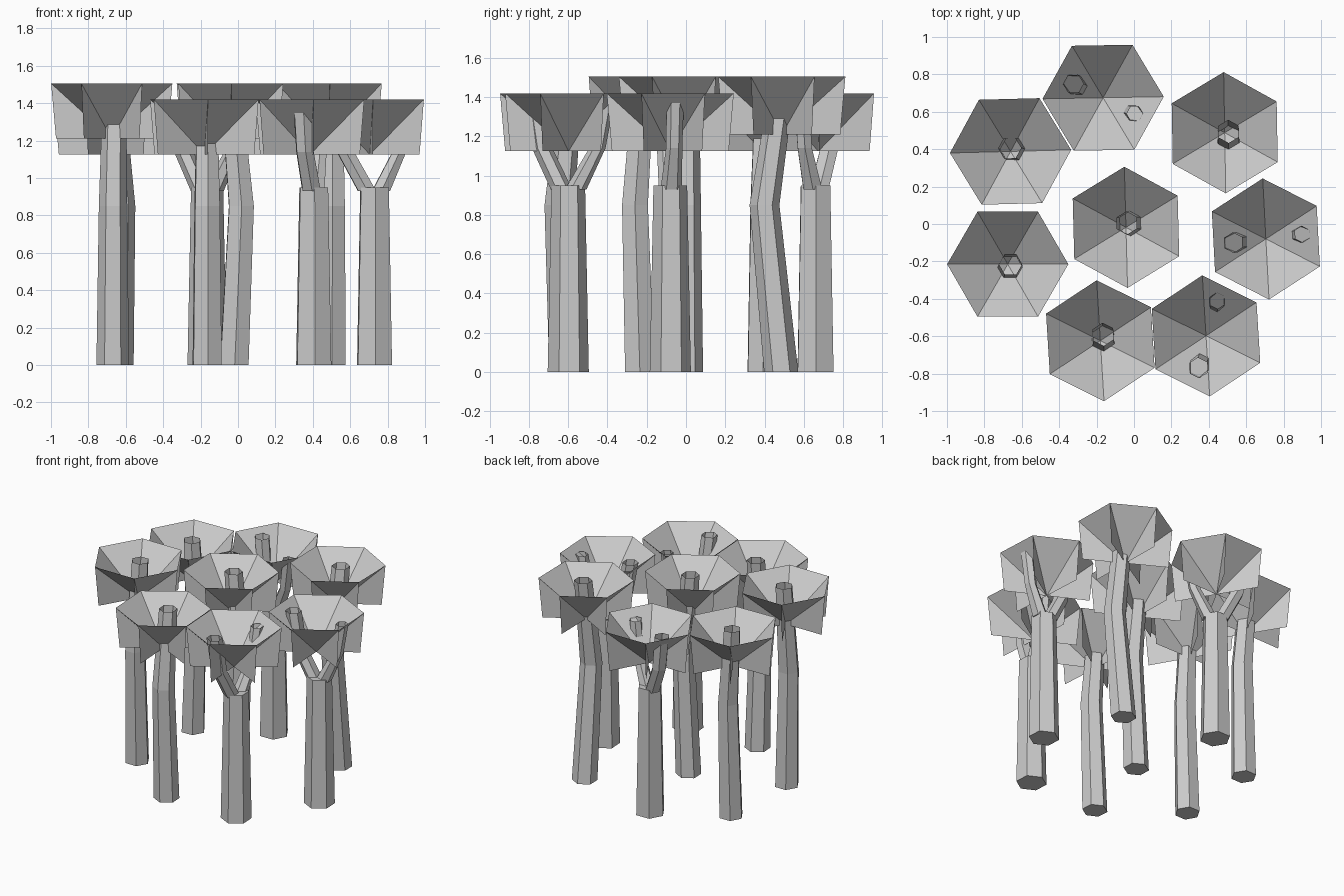
import bpy, bmesh
from math import cos, sin, radians
from mathutils import Vector

if "Cube" in bpy.data.objects:
    bpy.data.objects.remove(bpy.data.objects["Cube"])


def finish(bm, name):
    me = bpy.data.meshes.new(name)
    bm.to_mesh(me)
    bm.free()
    ob = bpy.data.objects.new(name, me)
    bpy.context.collection.objects.link(ob)


def hex_ring(x, y, z, r, rot):
    return [Vector((x + r * cos(radians(rot + 60 * i)),
                    y + r * sin(radians(rot + 60 * i)), z)) for i in range(6)]


def tube(bm, stations, rot, cap_top=False):
    """Six-sided tube through (x, y, z, radius) stations; bottom closed."""
    rings = [[bm.verts.new(p) for p in hex_ring(*s, rot)] for s in stations]
    for a, b in zip(rings, rings[1:]):
        for i in range(6):
            j = (i + 1) % 6
            bm.faces.new((a[i], a[j], b[j], b[i]))
    bm.faces.new(rings[0][::-1])
    if cap_top:
        bm.faces.new(rings[-1])


def canopy(name, x, y, rim, rot):
    """Open funnel with a hanging triangular fin under each ridge."""
    bm = bmesh.new()
    low = rim - 0.295
    apex = bm.verts.new((x, y, low))
    top = [bm.verts.new(p) for p in hex_ring(x, y, rim, 0.324, rot)]
    tip = [bm.verts.new(p) for p in hex_ring(x, y, low, 0.298, rot)]
    for i in range(6):
        bm.faces.new((apex, top[i], top[(i + 1) % 6]))
        bm.faces.new((apex, tip[i], top[i]))
    finish(bm, name)


HIGH, LOW = 1.505, 1.42

# Single trunks: canopy x, y, rim, rotation, base xy, bend xy, top xy
singles = [
    (-0.675, -0.215, HIGH, 0, (-0.67, -0.235), (-0.668, -0.26), (-0.66, -0.215)),
    (-0.66, 0.388, LOW, 1.5, (-0.645, 0.39), (-0.625, 0.395), (-0.665, 0.405)),
    (0.485, 0.488, HIGH, 91, (0.5, 0.485), (0.505, 0.40), (0.505, 0.495)),
    (-0.043, -0.018, HIGH, 91.5, (-0.02, 0.0), (0.018, 0.0), (-0.04, 0.005)),
    (-0.18, -0.624, LOW, 93.5, (-0.165, -0.61), (-0.165, -0.645), (-0.165, -0.59)),
]
for n, (x, y, rim, rot, base, bend, top) in enumerate(singles, 1):
    canopy(f"canopy_{n}", x, y, rim, rot)
    bm = bmesh.new()
    tube(bm, [(*base, 0, 0.087), (*bend, 0.85, 0.076), (*top, rim - 0.01, 0.062)], rot)
    finish(bm, f"trunk_{n}")

# Forked trunks: canopy x, y, rotation, base xy, wide branch top, thin branch top
forked = [
    (0.385, -0.598, 93.5, (0.405, -0.6), (0.345, -0.77), (0.445, -0.41)),
    (-0.165, 0.675, 1, (-0.165, 0.66), (-0.325, 0.75), (0.005, 0.59)),
    (0.705, -0.08, 93, (0.73, -0.08), (0.53, -0.1), (0.9, -0.055)),
]
for n, (x, y, rot, base, wide, thin) in enumerate(forked, 1):
    canopy(f"forked_canopy_{n}", x, y, LOW, rot)
    bm = bmesh.new()
    c = Vector(base)
    tube(bm, [(*base, 0, 0.105), (*base, 0.95, 0.086)], rot, True)
    # Two branches spreading from the fork up through the funnel
    for end, r, z in ((wide, 0.055, 1.395), (thin, 0.044, 1.375)):
        e = Vector(end)
        start, mid = c.lerp(e, 0.2), c.lerp(e, 0.78)
        tube(bm, [(*start, 0.93, 0.055), (*mid, 1.14, r * 0.95), (*e, z, r)], rot)
    finish(bm, f"forked_trunk_{n}")
